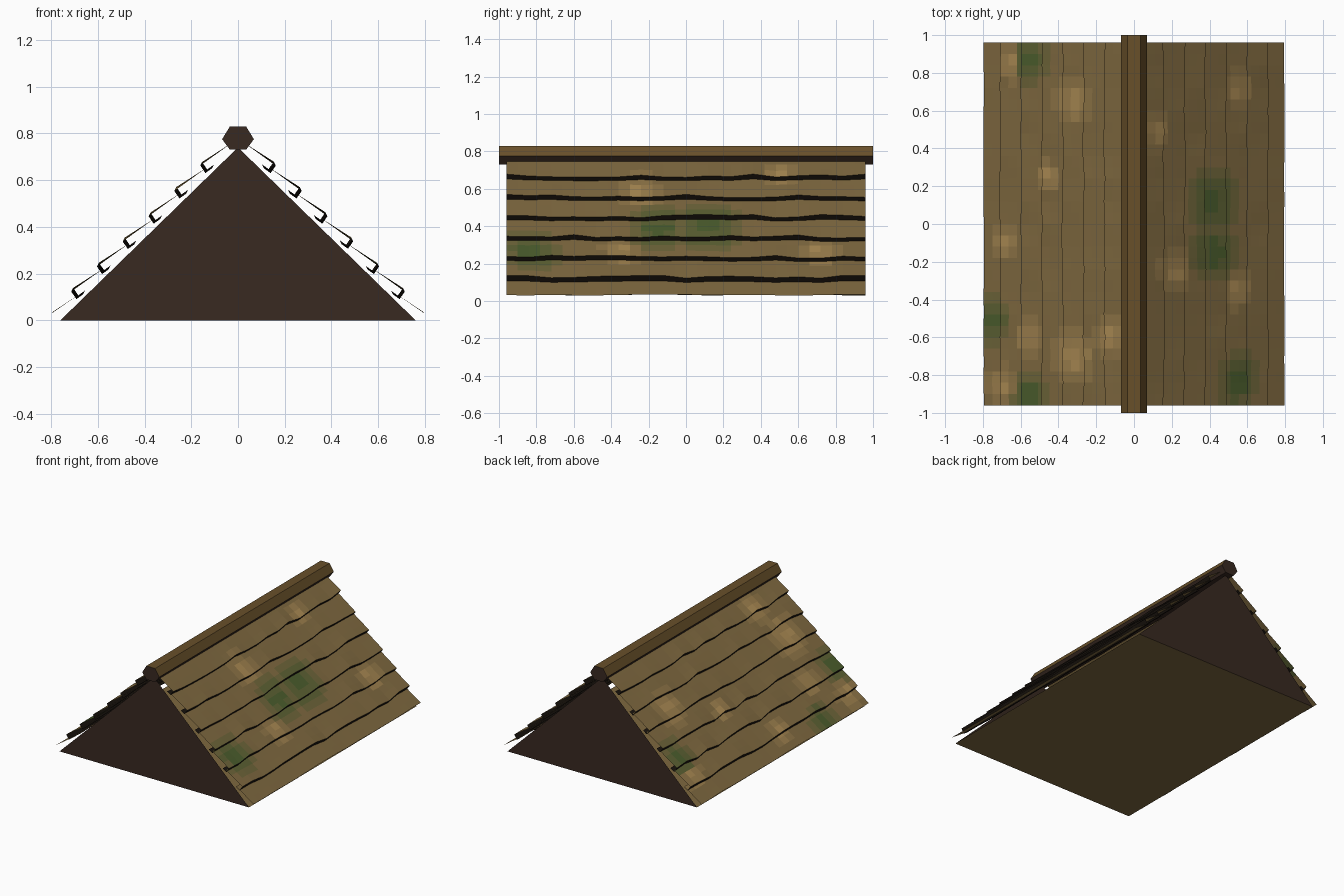
import bpy, math, random

if "Cube" in bpy.data.objects:
    bpy.data.objects.remove(bpy.data.objects["Cube"])

random.seed(4)
HALF = 0.96          # half length of the roof
COLS = 16            # wobble points along the length


def material(name, srgb):
    m = bpy.data.materials.new(name)
    m.diffuse_color = [((c / 255 + 0.055) / 1.055) ** 2.4 for c in srgb] + [1]
    m.use_nodes = True
    m.node_tree.nodes["Principled BSDF"].inputs["Base Color"].default_value = m.diffuse_color
    return m


def mix(a, b, t):
    return [p + (q - p) * t for p, q in zip(a, b)]


def build(name, verts, faces, slots, mats):
    me = bpy.data.meshes.new(name)
    me.from_pydata(verts, [], faces)
    for m in mats:
        me.materials.append(m)
    for p, s in zip(me.polygons, slots):
        p.material_index = s
    ob = bpy.data.objects.new(name, me)
    bpy.context.collection.objects.link(ob)
    return ob


# Colours: weathered thatch with tan and mossy patches in three strengths
BASE, TAN, MOSS = (126, 104, 63), (168, 136, 82), (74, 92, 44)
thatch = [material("thatch", BASE)]
thatch += [material(f"tan_{i}", mix(BASE, TAN, i / 3)) for i in (1, 2, 3)]
thatch += [material(f"moss_{i}", mix(BASE, MOSS, i / 3)) for i in (1, 2, 3)]
shadow = material("dark_edge", (26, 20, 14))
dark_wood = material("dark_wood", (56, 41, 33))
beam_wood = material("beam_wood", (104, 80, 42))

# Patch centres (distance from ridge, y, radius)
PATCHES = {
    1: ([(.55, .72, .12), (.22, -.25, .14), (.55, -.35, .12), (.12, .5, .1)],
        [(.42, .12, .22), (.43, -.15, .2), (.55, -.83, .18)]),
    -1: ([(.65, .85, .12), (.32, .65, .16), (.45, .25, .1), (.68, -.1, .12),
          (.55, -.6, .12), (.32, -.7, .18), (.12, -.6, .14), (.7, -.85, .12)],
         [(.55, .88, .16), (.75, -.5, .16), (.55, -.9, .16)]),
}


def patch_slot(side, x, y):
    best, slot = 0, 0
    for kind, spots in enumerate(PATCHES[side]):
        for px, py, r in spots:
            d = math.hypot((x - px) * 1.3, y - py) / r
            level = max(0, min(3, round(3.6 * (1 - d))))
            if level > best:
                best, slot = level, level + 3 * kind
    return slot


def course(side, k):
    """One overlapping thatch layer with a wavy lower edge and dark lip."""
    if k == 0:
        ex, ez, amp = .795, .033, .003
    else:
        ex, ez, amp = .71 - .1105 * (k - 1), .13 + .108 * (k - 1), .009
    wob = [random.uniform(-amp, amp) for _ in range(COLS + 1)]
    verts, faces, slots = [], [], []
    rows = 4 if k == 0 else 6
    n = COLS * 2
    for j in range(n + 1):
        y = -HALF + 2 * HALF * j / n
        w = (wob[j // 2] + wob[(j + 1) // 2]) / 2
        top, low = (ex - .135, ez + .092), (ex - w * .5, ez + w)
        prof = [mix(top, low, t / 3) for t in range(4)]
        if k:
            prof += [(low[0] - .022, low[1] - .032), (low[0] - .05, low[1] - .012)]
        verts += [(side * x, y, z) for x, z in prof]
    for j in range(n):
        for i in range(rows - 1):
            a, b = j * rows + i, (j + 1) * rows + i
            f = (a, a + 1, b + 1, b)
            faces.append(f if side > 0 else f[::-1])
            cx = sum(abs(verts[v][0]) for v in f) / 4
            cy = sum(verts[v][1] for v in f) / 4
            slots.append(patch_slot(side, cx, cy) if i < 3 else len(thatch))
    label = "right" if side > 0 else "left"
    build(f"thatch_{label}_{k + 1}", verts, faces, slots, thatch + [shadow])


# Seven layers on each slope
for side in (1, -1):
    for k in range(7):
        course(side, k)

# Gable ends and underside (the slopes are closed only by the thatch)
W, APEX = .76, .74
tri = [(-W, 0), (W, 0), (0, APEX)]
gv = [(x, y, z) for y in (-HALF, HALF) for x, z in tri]
build("gables_and_underside", gv, [(0, 1, 2), (5, 4, 3), (0, 3, 4, 1)],
      [0, 0, 1], [dark_wood, thatch[0]])

# Hexagonal ridge beam
hexa = [(.068, .775), (.035, .829), (-.035, .829),
        (-.068, .775), (-.035, .73), (.035, .73)]
rv = [(x, y, z) for y in (-1, 1) for x, z in hexa]
sides = [(i, i + 6, (i + 1) % 6 + 6, (i + 1) % 6) for i in range(6)]
build("ridge_beam", rv, [tuple(range(6)), tuple(range(11, 5, -1))] +
      [f[::1] for f in sides],
      [1, 1, 0, 0, 0, 1, 1, 1], [beam_wood, dark_wood])
